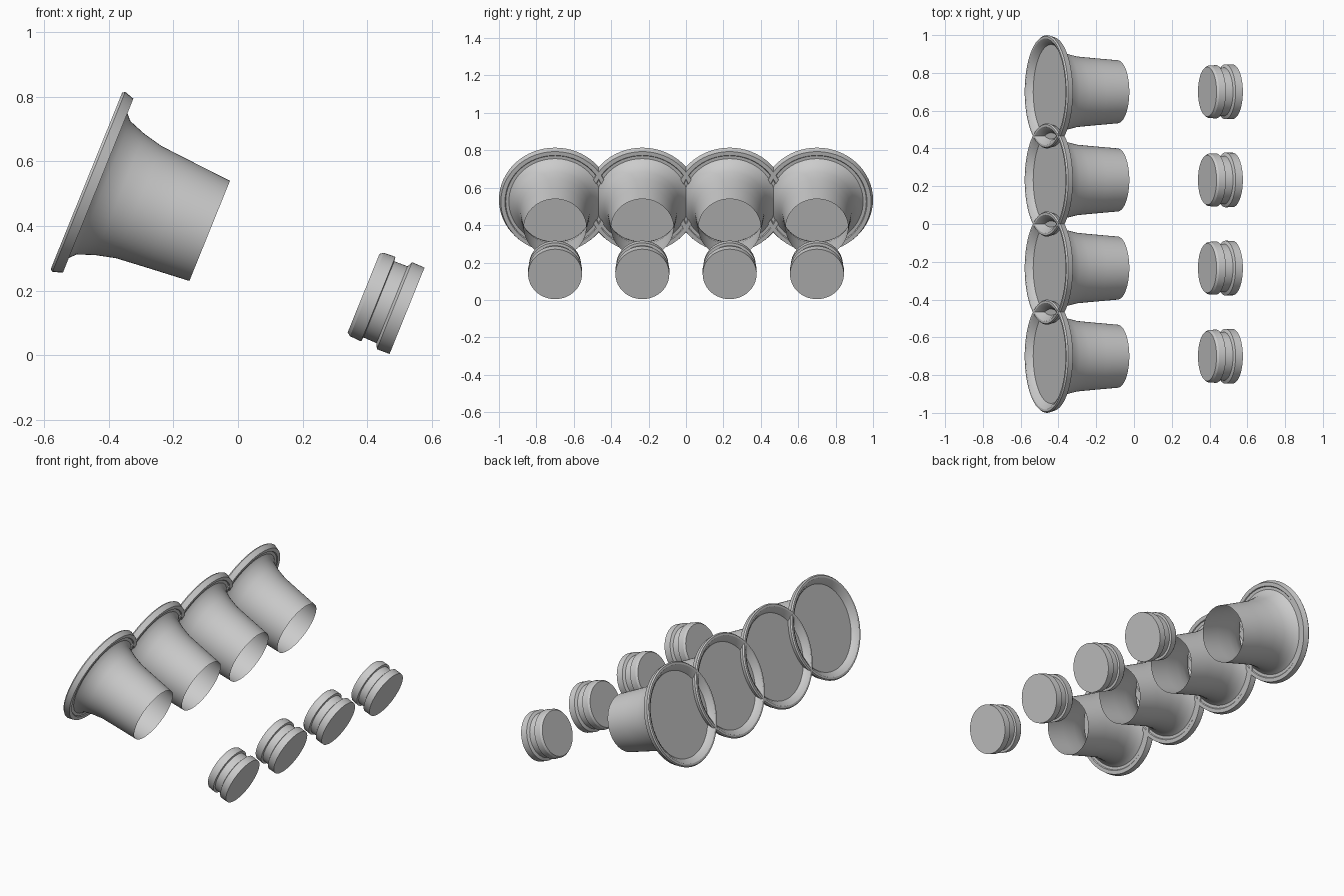
import bpy
import bmesh
import math
from mathutils import Matrix

cube = bpy.data.objects.get("Cube")
if cube:
    bpy.data.objects.remove(cube, do_unlink=True)

SEGMENTS = 64
TILT = math.radians(112.05)      # shared axis points to +x and slightly down
AXIS_X, AXIS_Z = 0.122, 0.30     # point on the axis

grey = bpy.data.materials.new("light_grey")
grey.use_nodes = True
colour = (0.6, 0.6, 0.6, 1)
grey.diffuse_color = colour
grey.node_tree.nodes["Principled BSDF"].inputs["Base Color"].default_value = colour


def lathe(name, profile, y):
    """Turn a (radius, distance along axis) profile around the tilted axis."""
    bm = bmesh.new()
    verts = [bm.verts.new((r, 0, a)) for r, a in profile]
    edges = [bm.edges.new(pair) for pair in zip(verts, verts[1:])]
    bmesh.ops.spin(bm, geom=verts + edges, cent=(0, 0, 0), axis=(0, 0, 1),
                   angle=math.tau, steps=SEGMENTS, use_duplicate=False)
    bmesh.ops.remove_doubles(bm, verts=bm.verts, dist=0.0005)
    bmesh.ops.recalc_face_normals(bm, faces=bm.faces)
    mesh = bpy.data.meshes.new(name)
    bm.to_mesh(mesh)
    bm.free()
    mesh.materials.append(grey)
    obj = bpy.data.objects.new(name, mesh)
    bpy.context.collection.objects.link(obj)
    obj.matrix_world = (Matrix.Translation((AXIS_X, y, AXIS_Z))
                        @ Matrix.Rotation(TILT, 4, 'Y'))
    bpy.ops.object.select_all(action='DESELECT')
    obj.select_set(True)
    bpy.context.view_layer.objects.active = obj
    bpy.ops.object.shade_smooth_by_angle(angle=math.radians(30))
    return obj


# Thin horn: closed recessed mouth, raised lip, flare, open narrow end
horn = [(0, -0.606), (0.25, -0.606), (0.264, -0.625), (0.282, -0.637),
        (0.294, -0.637), (0.30, -0.629), (0.29, -0.598), (0.268, -0.598),
        (0.264, -0.603), (0.247, -0.603), (0.222, -0.58), (0.202, -0.525),
        (0.187, -0.462), (0.178, -0.36), (0.167, -0.226)]

# Solid cap with a groove around its middle
cap = [(0, 0.287), (0.131, 0.287), (0.139, 0.298), (0.141, 0.336),
       (0.127, 0.338), (0.128, 0.382), (0.145, 0.39), (0.144, 0.432), (0, 0.432)]

for i in range(4):
    y = -0.7 + i * 1.4 / 3
    lathe(f"horn_{i + 1}", horn, y)
    lathe(f"cap_{i + 1}", cap, y)
